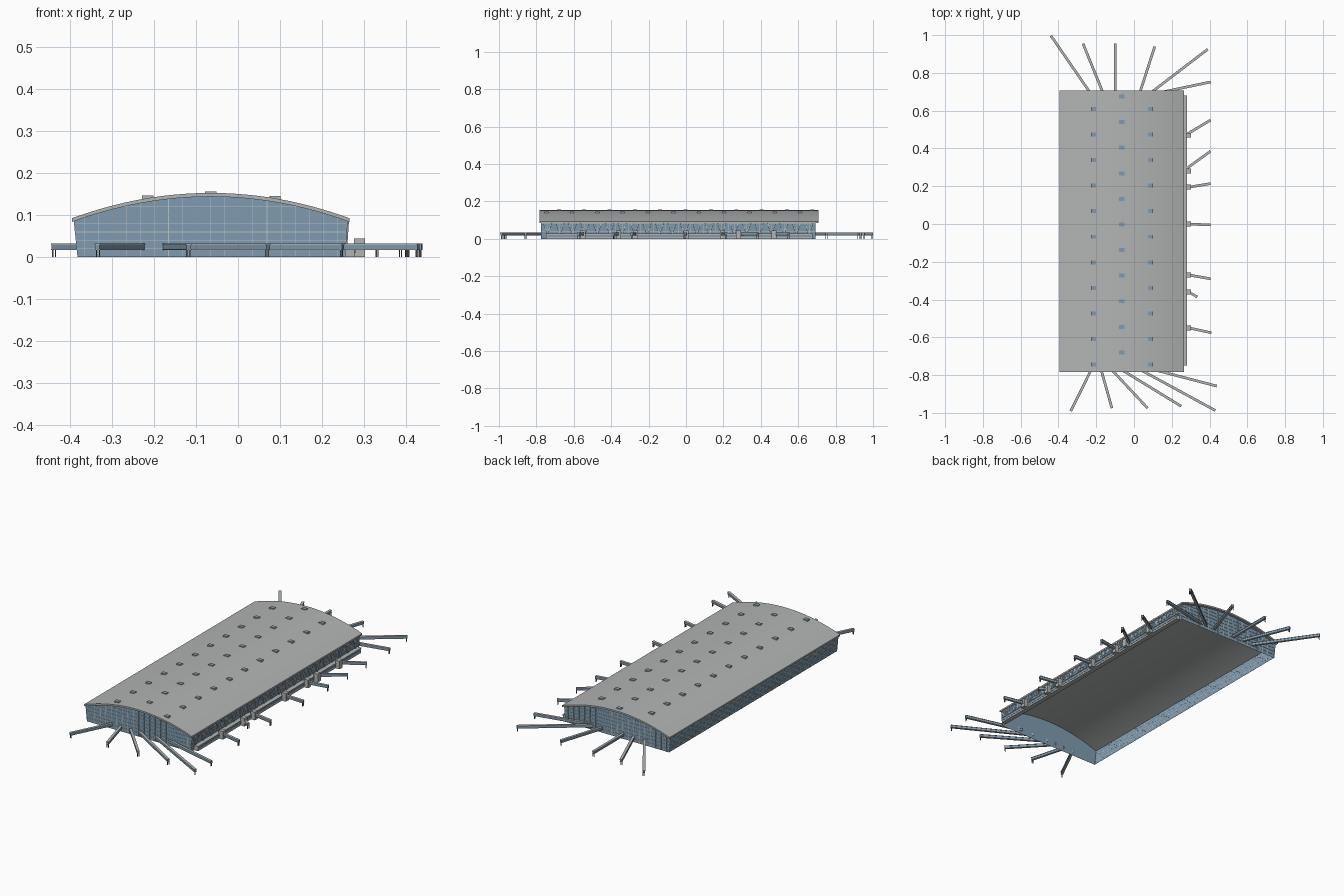
import bpy, bmesh
from mathutils import Vector, Matrix

old = bpy.data.objects.get("Cube")
if old:
    bpy.data.objects.remove(old)


def material(name, r, g, b):
    m = bpy.data.materials.new(name)
    m.use_nodes = True
    m.diffuse_color = (r, g, b, 1)
    m.node_tree.nodes["Principled BSDF"].inputs["Base Color"].default_value = (r, g, b, 1)
    return m


GREY = material("roof grey", 0.45, 0.46, 0.46)
BLUE = material("glass blue", 0.21, 0.33, 0.44)
PALE = material("frame pale grey", 0.5, 0.54, 0.55)
DARK = material("leg dark grey", 0.12, 0.12, 0.13)

# Main dimensions
MID, HALF, PEAK, RISE = -0.065, 0.33, 0.153, 0.06
FRONT, BACK = -0.775, 0.692
THICK = 0.009


def roof_z(x):
    return PEAK - RISE * ((x - MID) / HALF) ** 2


def finish(bm, name, *mats):
    bmesh.ops.recalc_face_normals(bm, faces=bm.faces)
    mesh = bpy.data.meshes.new(name)
    bm.to_mesh(mesh)
    bm.free()
    for m in mats:
        mesh.materials.append(m)
    ob = bpy.data.objects.new(name, mesh)
    bpy.context.collection.objects.link(ob)
    return ob


def box(bm, centre, size, rot=Matrix.Identity(4)):
    mat = Matrix.Translation(centre) @ rot @ Matrix.Diagonal((*size, 1))
    return bmesh.ops.create_cube(bm, size=1, matrix=mat)["verts"]


def beam(bm, p, q, wide, tall):
    """Box running from p to q."""
    p, q = Vector(p), Vector(q)
    d = q - p
    side = d.cross(Vector((0, 0, 1)))
    side = side.normalized() if side.length > 1e-6 else Vector((1, 0, 0))
    up = side.cross(d).normalized()
    rot = Matrix((d.normalized(), side, up)).transposed().to_4x4()
    return box(bm, (p + q) / 2, (d.length, wide, tall), rot)


# Arched roof slab
N = 32
xs = [MID - HALF + 2 * HALF * i / N for i in range(N + 1)]
bm = bmesh.new()
ring = [(x, roof_z(x)) for x in xs] + [(x, roof_z(x) - THICK) for x in reversed(xs)]
face = bm.faces.new([bm.verts.new((x, -0.784, z)) for x, z in ring])
ext = bmesh.ops.extrude_face_region(bm, geom=[face])
bmesh.ops.translate(bm, vec=(0, 1.492, 0),
                    verts=[v for v in ext["geom"] if isinstance(v, bmesh.types.BMVert)])
roof = finish(bm, "roof", GREY)
bpy.context.view_layer.objects.active = roof
roof.select_set(True)
bpy.ops.object.shade_smooth_by_angle()
roof.select_set(False)

# Glass walls, open underneath, leaning out towards the eaves
LOW_L, LOW_R, TOP_L, TOP_R = -0.381, 0.254, -0.39, 0.26
SILL = 0.087
bm = bmesh.new()
inner = [TOP_L] + xs[1:-1] + [TOP_R]
outline = [(LOW_R, 0), (LOW_L, 0)] + [(x, roof_z(x) - THICK * 0.9) for x in inner]
ends = [[bm.verts.new((x, y, z)) for x, z in outline] for y in (FRONT, BACK)]
for end in ends:
    bm.faces.new(end)
for a, b in ((1, 2), (len(outline) - 1, 0)):
    bm.faces.new((ends[0][a], ends[0][b], ends[1][b], ends[1][a]))
finish(bm, "glass_walls", BLUE)

# Mullions on the end walls
BAR = 0.0015
bm = bmesh.new()
for y in (FRONT - 0.0008, BACK + 0.0008):
    for i in range(-9, 10):
        x = MID + i * 0.0335
        beam(bm, (x, y, 0), (x, y, roof_z(x) - THICK), BAR, BAR)
    for k in range(1, 7):
        z = k * 0.02
        reach = HALF * min(1, max(0, (PEAK - THICK - z) / RISE) ** 0.5)
        left = max(MID - reach, LOW_L - 0.1 * z)
        right = min(MID + reach, LOW_R + 0.06 * z)
        beam(bm, (left, y, z), (right, y, z), BAR, BAR)
finish(bm, "end_wall_mullions", PALE)

# Mullions on the long walls
bm = bmesh.new()
for low, top, s in ((LOW_L, TOP_L, -1), (LOW_R, TOP_R, 1)):
    o = s * 0.0006
    count = 44
    for i in range(count + 1):
        y = FRONT + (BACK - FRONT) * i / count
        beam(bm, (low + o, y, 0), (top + o, y, SILL), BAR, BAR)
    for k in range(1, 5):
        x = low + (top - low) * k * 0.02 / SILL + o
        beam(bm, (x, FRONT, k * 0.02), (x, BACK, k * 0.02), BAR, BAR)
finish(bm, "side_wall_mullions", PALE)

# V-shaped struts under the left eave
bm = bmesh.new()
for i in range(22):
    y = -0.74 + i * 0.0665
    for s in (-1, 1):
        beam(bm, (0.258, y, 0.025), (0.262, y + s * 0.022, 0.088), 0.004, 0.004)
finish(bm, "eave_struts", PALE)

# Rooflights: grey kerbs with a glass top
bm = bmesh.new()
for row, (x, first, lift) in enumerate(((-0.215, 0.61, 0.006), (MID, 0.675, 0.004), (0.088, 0.61, 0.006))):
    for i in range(11):
        box(bm, (x, first - i * 0.1355, roof_z(x) + lift / 2 - 0.003), (0.027, 0.021, lift + 0.006))
bm.normal_update()
for f in bm.faces:
    f.material_index = 1 if f.normal.z > 0.9 else 0
finish(bm, "rooflights", GREY, BLUE)

# Low gallery along the left side
bm = bmesh.new()
box(bm, (0.265, -0.035, 0.0125), (0.026, 1.425, 0.025))
box(bm, (0.266, -0.035, 0.0265), (0.030, 1.43, 0.004))
finish(bm, "side_gallery", GREY)
bm = bmesh.new()
box(bm, (0.2785, -0.035, 0.015), (0.002, 1.41, 0.010))
finish(bm, "gallery_windows", BLUE)

# Gate blocks on the gallery
bm = bmesh.new()
for y in (0.47, 0.28, 0.195, 0, -0.27, -0.36, -0.55):
    box(bm, (0.289, y, 0.0225), (0.026, 0.026, 0.045))
finish(bm, "gate_blocks", GREY)

# Boarding bridges: start and end on the ground plan
side_bridges = [(0.28, 0.475, 0.405, 0.55), (0.28, 0.295, 0.405, 0.385),
                (0.28, 0.193, 0.405, 0.214), (0.28, 0, 0.405, -0.005),
                (0.28, -0.268, 0.405, -0.29), (0.28, -0.355, 0.335, -0.386),
                (0.28, -0.548, 0.41, -0.576)]
back_bridges = [(-0.23, -0.44, 0.997), (-0.163, -0.27, 0.955), (-0.10, -0.10, 0.955),
                (0.03, 0.11, 0.94), (0.085, 0.39, 0.925), (0.12, 0.405, 0.752)]
front_bridges = [(-0.228, -0.335, -0.99), (-0.173, -0.117, -0.975), (-0.115, 0.072, -0.975),
                 (-0.06, 0.25, -0.965), (0.04, 0.43, -0.987), (0.12, 0.438, -0.858)]
bridges = side_bridges + [(a, BACK, b, y) for a, b, y in back_bridges]
bridges += [(a, FRONT, b, y) for a, b, y in front_bridges]

cabins, plates, legs = bmesh.new(), bmesh.new(), bmesh.new()
for x0, y0, x1, y1 in bridges:
    a, b = Vector((x0, y0, 0)), Vector((x1, y1, 0))

    def at(z):
        return Vector((0, 0, z))
    beam(cabins, a + at(0.0245), b + at(0.0245), 0.011, 0.010)
    beam(plates, a + at(0.031), b + at(0.031), 0.014, 0.003)
    beam(plates, a + at(0.0185), b + at(0.0185), 0.013, 0.002)
    d = (b - a).normalized()
    across = Vector((-d.y, d.x, 0)) * 0.004
    for s in (-1, 1):
        foot = b - d * 0.004 + across * s
        beam(legs, foot, foot + at(0.019), 0.003, 0.003)
finish(cabins, "bridge_cabins", BLUE)
finish(plates, "bridge_roofs_and_floors", GREY)
finish(legs, "bridge_legs", DARK)
